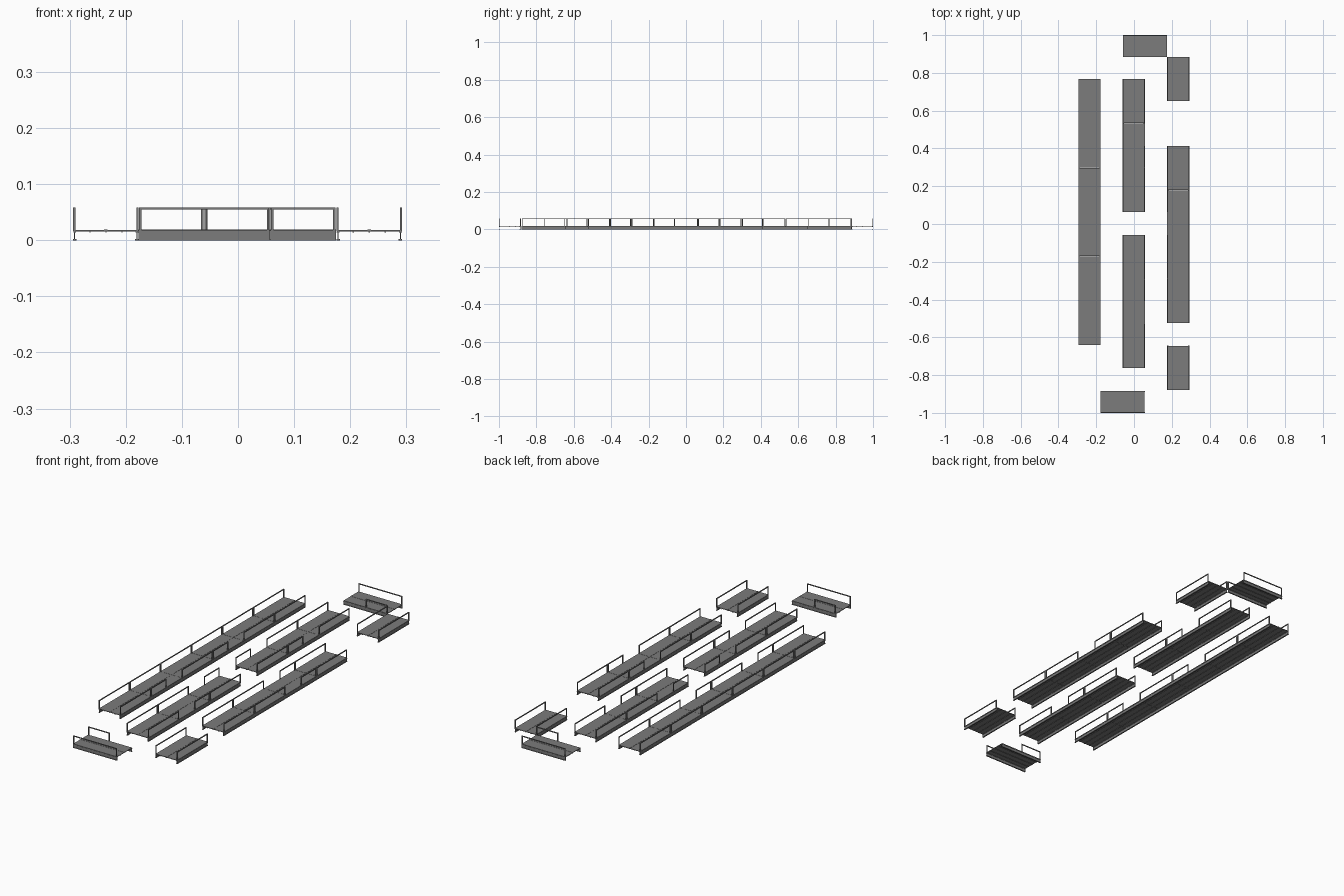
import bpy, bmesh
from mathutils import Matrix, Vector

if "Cube" in bpy.data.objects:
    bpy.data.objects.remove(bpy.data.objects["Cube"])

L, H, W = 0.2345, 0.11725, 0.115     # module length, half module, deck width
TOP, RAIL = 0.0185, 0.0585           # deck top, handrail top
EDGE = W / 2
T = 0.004                            # post / bar thickness

grey = bpy.data.materials.new("dark_metal")
grey.diffuse_color = (0.2, 0.2, 0.2, 1)
grey.use_nodes = True
grey.node_tree.nodes["Principled BSDF"].inputs["Base Color"].default_value = grey.diffuse_color


def box(bm, x0, x1, y0, y1, z0, z1):
    size = Vector((x1 - x0, y1 - y0, z1 - z0))
    mid = Vector(((x0 + x1) / 2, (y0 + y1) / 2, (z0 + z1) / 2))
    bmesh.ops.create_cube(bm, size=1, matrix=Matrix.Translation(mid) @ Matrix.Diagonal((*size, 1)))


def finish(bm, name, place):
    bmesh.ops.transform(bm, matrix=place, verts=bm.verts)
    me = bpy.data.meshes.new(name)
    bm.to_mesh(me)
    bm.free()
    me.materials.append(grey)
    bpy.context.collection.objects.link(bpy.data.objects.new(name, me))


def frame(bm, x, y0, y1):
    # two end posts and a top bar
    a, b = x - T / 2, x + T / 2
    y0, y1 = y0 + 0.0015, y1 - 0.0015
    box(bm, a, b, y0, y0 + T, TOP - 0.002, RAIL - T)
    box(bm, a, b, y1 - T, y1, TOP - 0.002, RAIL - T)
    box(bm, a, b, y0, y1, RAIL - T, RAIL)


def walkway(name, n, place, open_left=(), open_right=()):
    """n modules along local +y from 0, centred on x = 0; open_* = open half cells."""
    # deck panels with a raised centre seam
    bm = bmesh.new()
    for i in range(n):
        y0, y1 = i * L + 0.0005, (i + 1) * L - 0.0005
        box(bm, -EDGE, EDGE, y0, y1, TOP - 0.0025, TOP)
        box(bm, -0.003, 0.003, y0, y1, TOP, TOP + 0.0008)
        for x in (-0.0285, 0, 0.0285):
            box(bm, x - 0.001, x + 0.001, y0, y1, TOP - 0.0045, TOP - 0.0025)
    finish(bm, name + "_deck", place)

    # I-section side beams
    bm = bmesh.new()
    for s in (-1, 1):
        x = s * (EDGE - 0.002)
        for hw, z0, z1 in ((0.0032, 0, 0.002), (0.0009, 0.002, 0.014), (0.0026, 0.014, 0.016)):
            for i in range(n):
                box(bm, x - hw, x + hw, i * L, (i + 1) * L, z0, z1)
    finish(bm, name + "_beams", place)

    # handrails, one frame per module, half frames beside openings
    bm = bmesh.new()
    for s, gaps in ((-1, open_left), (1, open_right)):
        x = s * (EDGE - T / 2 + 0.001)
        for i in range(n):
            lo, hi = 2 * i not in gaps, 2 * i + 1 not in gaps
            if lo and hi:
                frame(bm, x, i * L, (i + 1) * L)
            elif lo:
                frame(bm, x, i * L, i * L + H)
            elif hi:
                frame(bm, x, i * L + H, (i + 1) * L)
    finish(bm, name + "_railing", place)


def at(x, y, turn=0):
    return Matrix.Translation((x, y, 0)) @ Matrix.Rotation(turn, 4, 'Z')


QUARTER = -1.5707963   # local +y becomes +x, local left becomes +y

walkway("long_walkway", 6, at(-0.2355, -0.640), open_right=(3, 7))
walkway("middle_back_walkway", 3, at(-0.001, 0.064), open_left=(1,), open_right=(3,))
walkway("middle_front_walkway", 3, at(-0.001, -0.762), open_left=(4,), open_right=(2,))
walkway("right_walkway", 4, at(0.234, -0.525), open_left=(4,), open_right=(4,))
walkway("right_back_walkway", 1, at(0.234, 0.650))
walkway("right_front_walkway", 1, at(0.234, -0.879))
# corner pieces lie across, outer rail full, inner rail half
walkway("back_corner", 1, at(-0.0595, 0.942, QUARTER), open_right=(0,))
walkway("front_corner", 1, at(-0.1775, -0.942, QUARTER), open_left=(1,))
